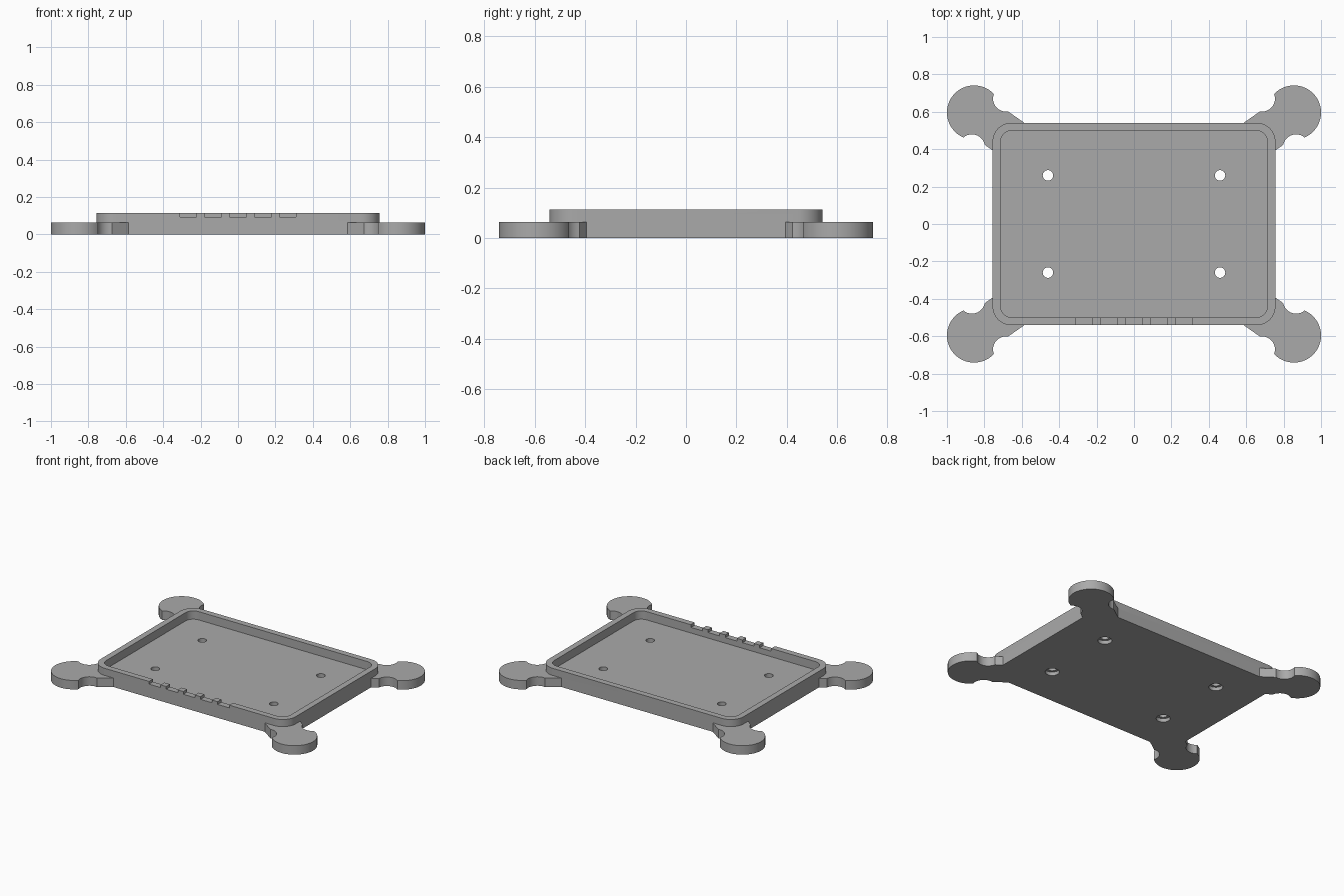
import bpy, bmesh
from math import radians, cos, sin, sqrt, atan2, degrees

old = bpy.data.objects.get("Cube")
if old:
    bpy.data.objects.remove(old, do_unlink=True)

grey = bpy.data.materials.new("plain grey")
grey.use_nodes = True
colour = (0.40, 0.40, 0.40, 1)
grey.diffuse_color = colour
grey.node_tree.nodes["Principled BSDF"].inputs["Base Color"].default_value = colour

HEIGHT, EAR_HEIGHT, FLOOR = 0.113, 0.063, 0.055
HALF_X, HALF_Y, WALL = 0.756, 0.541, 0.042


def arc(cx, cy, r, start, end, steps):
    """Points along an arc, angles in degrees."""
    angles = [radians(start + (end - start) * i / steps) for i in range(steps + 1)]
    return [(cx + r * cos(a), cy + r * sin(a)) for a in angles]


def rounded_rect(hx, hy, r):
    pts = []
    for i, (sx, sy) in enumerate([(1, 1), (-1, 1), (-1, -1), (1, -1)]):
        pts += arc(sx * (hx - r), sy * (hy - r), r, 90 * i, 90 * i + 90, 12)
    return pts


def prism(name, outline, z0, z1):
    """Extrude a flat outline between two heights."""
    bm = bmesh.new()
    face = bm.faces.new([bm.verts.new((x, y, z0)) for x, y in outline])
    top = bmesh.ops.extrude_face_region(bm, geom=[face])["geom"]
    bmesh.ops.translate(bm, vec=(0, 0, z1 - z0),
                        verts=[g for g in top if isinstance(g, bmesh.types.BMVert)])
    bmesh.ops.recalc_face_normals(bm, faces=bm.faces)
    mesh = bpy.data.meshes.new(name)
    bm.to_mesh(mesh)
    bm.free()
    mesh.materials.append(grey)
    obj = bpy.data.objects.new(name, mesh)
    bpy.context.collection.objects.link(obj)
    return obj


def ear_outline():
    """Disc on an arm, with a round bite on each side; the arm runs along +u."""
    r, bite, dist, spread, half = 0.145, 0.07, 0.187, 58.5, 0.109
    bx, by = dist * cos(radians(spread)), dist * sin(radians(spread))
    off = degrees(atan2(sqrt(r**2 - ((dist**2 + r**2 - bite**2) / (2 * dist))**2),
                        (dist**2 + r**2 - bite**2) / (2 * dist)))
    tip = radians(spread + off)
    a0 = degrees(atan2(r * sin(tip) - by, r * cos(tip) - bx)) % 360
    a1 = degrees(atan2(half - by, sqrt(bite**2 - (by - half)**2))) % 360
    bite_arc = arc(bx, by, bite, a0, a1, 16)
    disc = arc(0, 0, r, spread + off, 360 - spread - off, 40)
    lower = [(u, -v) for u, v in bite_arc]
    return disc + lower[1:] + [(0.28, -half), (0.28, half)] + bite_arc[:0:-1]


def combine(target, other, operation):
    mod = target.modifiers.new(operation.title(), "BOOLEAN")
    mod.object, mod.operation, mod.solver = other, operation, "EXACT"
    bpy.context.view_layer.objects.active = target
    bpy.ops.object.modifier_apply(modifier=mod.name)
    bpy.data.objects.remove(other, do_unlink=True)


# Tray block with four corner ears
tray = prism("tray", rounded_rect(HALF_X, HALF_Y, 0.1), 0, HEIGHT)
turn = radians(-35)
for sx in (1, -1):
    for sy in (1, -1):
        pts = [(sx * (0.855 - u * cos(turn) + v * sin(turn)),
                sy * (0.596 + u * sin(turn) + v * cos(turn))) for u, v in ear_outline()]
        combine(tray, prism("corner_ear", pts, 0, EAR_HEIGHT), "UNION")

# Pocket
combine(tray, prism("pocket", rounded_rect(HALF_X - WALL, HALF_Y - WALL, 0.06),
                    FLOOR, HEIGHT + 0.1), "DIFFERENCE")

# Screw holes, wider from below
for x in (-0.46, 0.46):
    for y in (-0.26, 0.26):
        combine(tray, prism("hole", arc(x, y, 0.028, 0, 348.75, 31), -0.1, 0.1), "DIFFERENCE")
        combine(tray, prism("counterbore", arc(x, y, 0.045, 0, 348.75, 31), -0.1, 0.025),
                "DIFFERENCE")

# Five notches in the front rim
for i in range(-2, 3):
    x0, x1 = i * 0.133 - 0.045, i * 0.133 + 0.045
    y0, y1 = -HALF_Y - 0.05, -HALF_Y + WALL + 0.02
    combine(tray, prism("notch", [(x0, y0), (x1, y0), (x1, y1), (x0, y1)],
                        0.094, HEIGHT + 0.1), "DIFFERENCE")

bpy.ops.object.select_all(action="DESELECT")
tray.select_set(True)
bpy.context.view_layer.objects.active = tray
bpy.ops.object.shade_smooth_by_angle(angle=radians(30))
